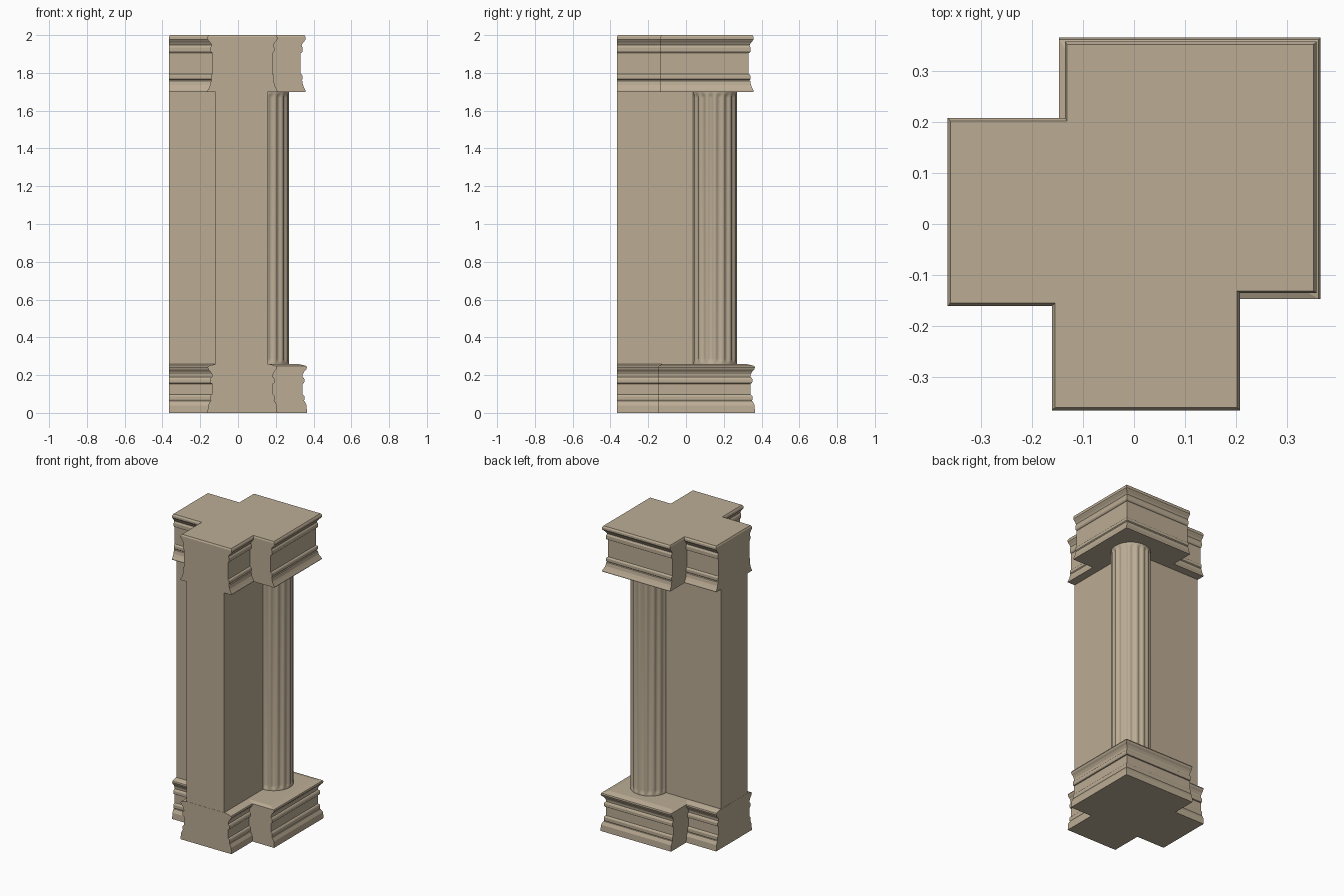
import bpy, bmesh, math

if "Cube" in bpy.data.objects:
    bpy.data.objects.remove(bpy.data.objects["Cube"])

stone = bpy.data.materials.new("tan stone")
stone.diffuse_color = (0.50, 0.415, 0.30, 1)
stone.use_nodes = True
stone.node_tree.nodes["Principled BSDF"].inputs["Base Color"].default_value = stone.diffuse_color


def loft(name, rings, smooth=False):
    """Skin a stack of equal-count rings and cap both ends."""
    bm = bmesh.new()
    rows = [[bm.verts.new(p) for p in r] for r in rings]
    n = len(rows[0])
    for a, b in zip(rows, rows[1:]):
        for i in range(n):
            j = (i + 1) % n
            bm.faces.new((a[i], a[j], b[j], b[i]))
    bm.faces.new(rows[0][::-1])
    bm.faces.new(rows[-1])
    bmesh.ops.recalc_face_normals(bm, faces=bm.faces)
    me = bpy.data.meshes.new(name)
    bm.to_mesh(me)
    bm.free()
    ob = bpy.data.objects.new(name, me)
    bpy.context.collection.objects.link(ob)
    me.materials.append(stone)
    if smooth:
        bpy.context.view_layer.objects.active = ob
        ob.select_set(True)
        bpy.ops.object.shade_smooth_by_angle(angle=math.radians(35))
        ob.select_set(False)
    return ob


def footprint(z, d, outer, end, arm=0.365):
    """Two arms plus a corner block; d insets the moulded sides only."""
    lo, hi, s = -0.161 + d, 0.208 - d, outer - d
    pts = [(-arm, lo), (lo, lo), (lo, -arm), (hi, -arm), (hi, end),
           (s, end), (s, s), (end, s), (end, hi), (-arm, hi)]
    return [(x, y, z) for x, y in pts]


# Base moulding: (height, inset)
base = [(0, 0), (.04, .002), (.052, .008), (.062, .013), (.064, .017),
        (.07, .014), (.088, .014), (.095, .018), (.098, .024), (.154, .024),
        (.156, .018), (.163, .014), (.178, .014), (.186, .018), (.19, .024),
        (.205, .022), (.22, .014), (.23, .004), (.24, 0), (.248, .003),
        (.258, .04)]
loft("base_moulding", [footprint(z, d, .365, -.147 if z < .25 else -.125)
                       for z, d in base])

# Capital moulding
cap = [(1.70, 0), (1.707, 0), (1.72, .007), (1.735, .014), (1.758, .018),
       (1.762, .022), (1.767, .017), (1.785, .017), (1.79, .02),
       (1.794, .026), (1.905, .026), (1.908, .02), (1.915, .016),
       (1.935, .016), (1.942, .02), (1.948, .021), (1.96, .014),
       (1.97, .005), (1.977, 0), (1.99, 0), (2.0, .006)]
loft("capital_moulding", [footprint(z, d, .358, -.135 if z < 1.995 else -.131,
                                    .365 if z < 1.995 else .36)
                          for z, d in cap])

# L-shaped wall shaft
a, b, c = -.12, .155, -.364
wall = [(c, a), (a, a), (a, c), (b, c), (b, b), (c, b)]
loft("corner_wall", [[(x, y, z) for x, y in wall] for z in (.245, 1.705)])

# Fluted corner column
FLUTES, STEPS, R = 16, 8, .117


def column_ring(z, depth):
    ring = []
    for i in range(FLUTES * STEPS):
        t = (i % STEPS) / STEPS
        cut = max(0, math.sin(math.pi * (t - .125) / .75)) if t > .125 else 0
        r = R - depth * cut
        ang = 2 * math.pi * i / (FLUTES * STEPS)
        ring.append((.153 + r * math.cos(ang), .153 + r * math.sin(ang), z))
    return ring


levels = [(.25, 0), (.268, 0), (.275, .005), (.29, .009),
          (1.668, .009), (1.683, .005), (1.69, 0), (1.708, 0)]
loft("fluted_column", [column_ring(z, d) for z, d in levels], smooth=True)
